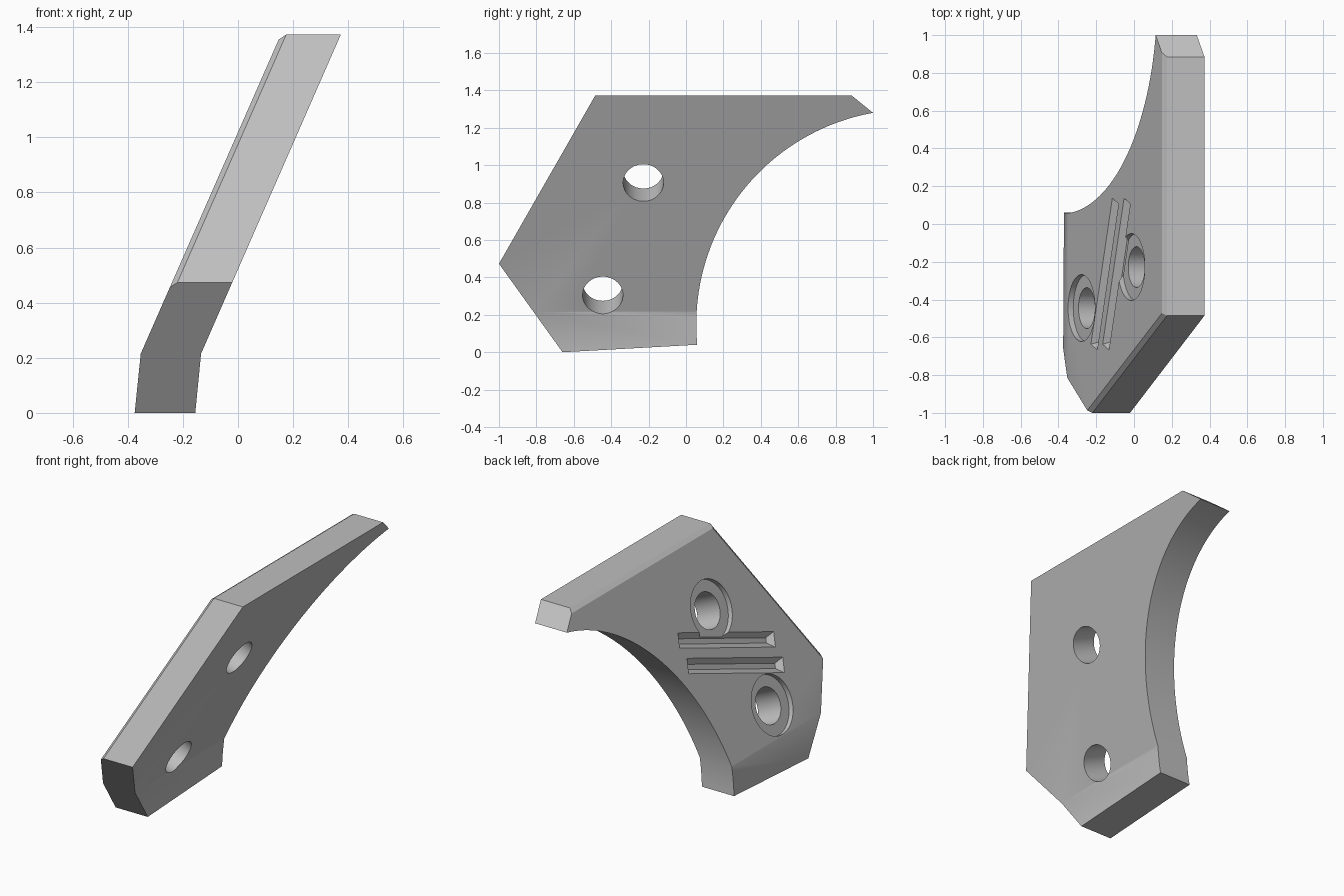
import bpy, bmesh, math
from mathutils import Vector, Matrix

if "Cube" in bpy.data.objects:
    bpy.data.objects.remove(bpy.data.objects["Cube"], do_unlink=True)

grey = bpy.data.materials.new("plain grey")
grey.use_nodes = True
grey.diffuse_color = (0.52, 0.52, 0.52, 1)
grey.node_tree.nodes["Principled BSDF"].inputs["Base Color"].default_value = grey.diffuse_color


def make_object(name, bm):
    bmesh.ops.recalc_face_normals(bm, faces=bm.faces[:])
    mesh = bpy.data.meshes.new(name)
    bm.to_mesh(mesh)
    bm.free()
    mesh.materials.append(grey)
    obj = bpy.data.objects.new(name, mesh)
    bpy.context.collection.objects.link(obj)
    return obj


def prism(name, points, direction):
    bm = bmesh.new()
    face = bm.faces.new([bm.verts.new(p) for p in points])
    moved = bmesh.ops.extrude_face_region(bm, geom=[face])["geom"]
    bmesh.ops.translate(bm, vec=direction, verts=[v for v in moved if isinstance(v, bmesh.types.BMVert)])
    return make_object(name, bm)


def boolean(target, cutter, operation):
    mod = target.modifiers.new(cutter.name, "BOOLEAN")
    mod.operation, mod.solver, mod.object = operation, "EXACT", cutter
    bpy.context.view_layer.objects.active = target
    bpy.ops.object.modifier_apply(modifier=mod.name)
    bpy.data.objects.remove(cutter, do_unlink=True)


# Side outline with the large concave arc
arc_y, arc_z, radius = 1.203, 0.15, 1.148
start = math.atan2(1.28 - arc_z, 1 - arc_y)
end = math.atan2(0.04 - arc_z, 0.06 - arc_y) + 2 * math.pi
steps = 48
outline = [(-0.66, 0), (-1, 0.473), (-0.485, 1.373), (0.885, 1.373)]
for i in range(steps + 1):
    a = start + (end - start) * i / steps
    outline.append((arc_y + radius * math.cos(a), arc_z + radius * math.sin(a)))
plate = prism("angled_plate", [(-1, y, z) for y, z in outline], (2, 0, 0))

# Bent thickness section, run from front to back
section = [(-0.157, -0.02), (-0.134, 0.215), (0.3806, 1.39), (0.163, 1.39), (-0.353, 0.215), (-0.377, -0.02)]
boolean(plate, prism("bent_section", [(x, -2, z) for x, z in section], (0, 4, 0)), "INTERSECT")

# Chamfers on the upper front and top edges of the inner face
bm = bmesh.new()
bm.from_mesh(plate.data)
corner = Vector((0.175, -0.485, 1.373))
low = Vector((-0.22, -1, 0.473))
planes = [(low - corner).cross(Vector((-0.248, -0.987, 0.455)) - corner),
          Vector((-0.02, 0, 0.03))]
for normal in planes:
    if normal.x > 0:
        normal.negate()
    bmesh.ops.bisect_plane(bm, geom=bm.verts[:] + bm.edges[:] + bm.faces[:],
                           plane_co=corner, plane_no=normal, clear_outer=True)
    bmesh.ops.holes_fill(bm, edges=[e for e in bm.edges if e.is_boundary])
bmesh.ops.recalc_face_normals(bm, faces=bm.faces[:])
bm.to_mesh(plate.data)
bm.free()

# Frame on the sloped inner face: local z points into the plate
slope = Vector((0.402, 0, 0.916))
along = Vector((0, 1, 0))
inward = along.cross(slope)


def on_face(x, y):
    m = Matrix((along, slope, inward)).transposed().to_4x4()
    m.translation = (x, y, 0.215 + (x + 0.353) / 0.4388)
    return m


def cylinder(name, matrix, r, low_z, high_z):
    bm = bmesh.new()
    bmesh.ops.create_cone(bm, cap_ends=True, segments=64, radius1=r, radius2=r, depth=high_z - low_z,
                          matrix=matrix @ Matrix.Translation((0, 0, (low_z + high_z) / 2)))
    return make_object(name, bm)


# Bolt holes with shallow counterbores
for x, y in ((-0.0145, -0.228), (-0.278, -0.445)):
    boolean(plate, cylinder("bolt_hole", on_face(x, y), 0.108, -0.2, 0.5), "DIFFERENCE")
    boolean(plate, cylinder("counterbore", on_face(x, y), 0.177, -0.1, 0.03), "DIFFERENCE")

# Two parallel slanted grooves with tapered sides
for x in (-0.155, -0.093):
    bm = bmesh.new()
    bmesh.ops.create_cube(bm, size=1)
    for v in bm.verts:
        deep = v.co.z > 0
        v.co = (v.co.x * (0.77 if deep else 0.83), v.co.y * (0.03 if deep else 0.095), 0.04 if deep else -0.005)
    bmesh.ops.transform(bm, matrix=on_face(x, -0.265) @ Matrix.Rotation(math.radians(20), 4, "Z"), verts=bm.verts[:])
    boolean(plate, make_object("groove", bm), "DIFFERENCE")

# Smooth curved walls, crisp edges
bpy.ops.object.select_all(action="DESELECT")
plate.select_set(True)
bpy.context.view_layer.objects.active = plate
bpy.ops.object.shade_smooth_by_angle(angle=math.radians(20))
